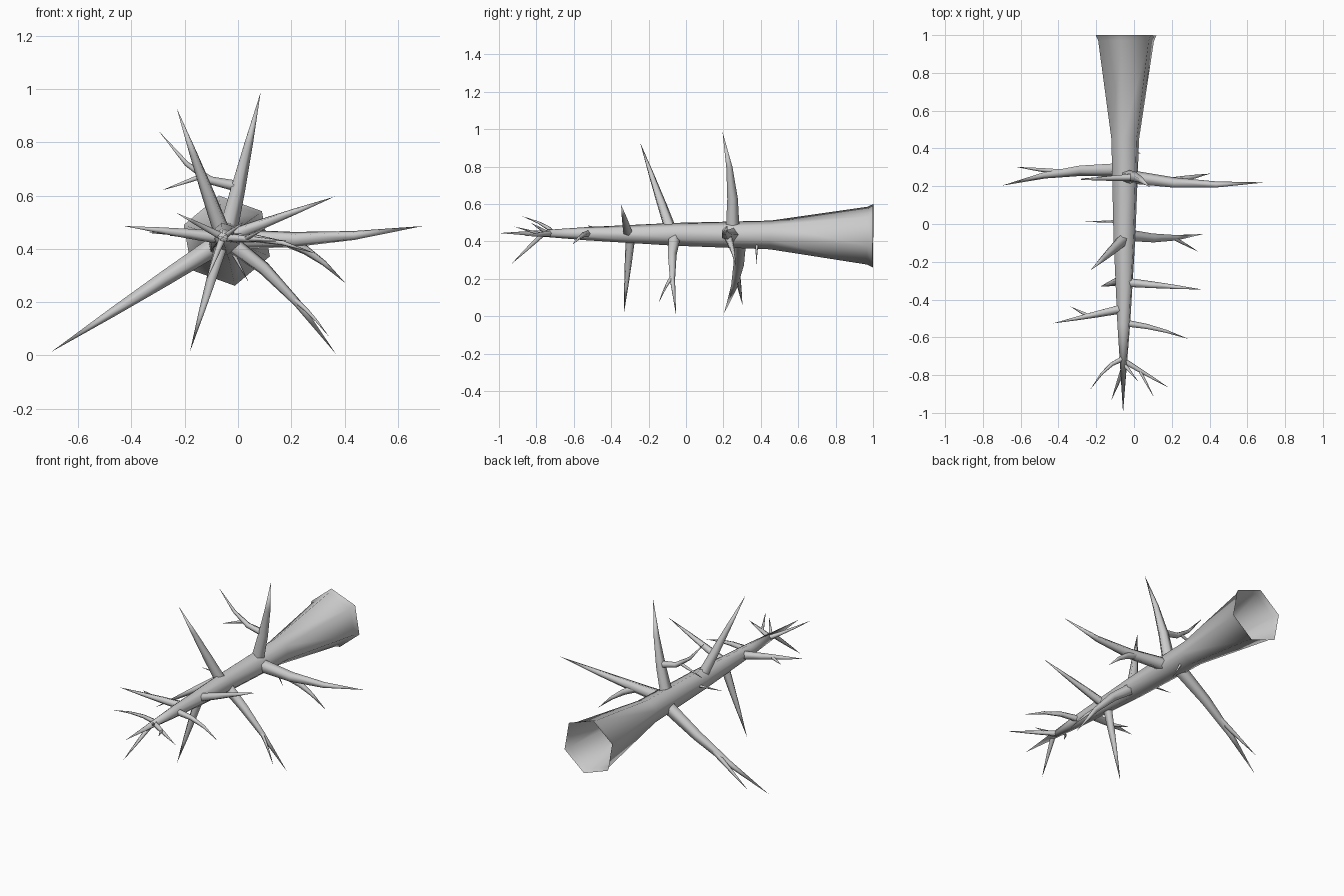
import bpy, bmesh, math
from mathutils import Vector

if "Cube" in bpy.data.objects:
    bpy.data.objects.remove(bpy.data.objects["Cube"])


def tube(name, pts, radii, sides, phase=0.0):
    """Tapered tube along pts, closing to a point at the last one."""
    bm = bmesh.new()
    rings, up = [], None
    for i, (p, r) in enumerate(zip(pts, radii)):
        t = (pts[min(i + 1, len(pts) - 1)] - pts[max(i - 1, 0)]).normalized()
        if up is None:
            up = Vector((0, 0, 1)) if abs(t.z) < 0.9 else Vector((0, 1, 0))
        side = up.cross(t).normalized()
        up = t.cross(side).normalized()
        angles = [phase + math.tau * k / sides for k in range(sides)]
        rings.append([bm.verts.new(p + r * (side * math.cos(a) + up * math.sin(a)))
                      for a in angles] if r else [bm.verts.new(p)] * sides)
    for a, b in zip(rings, rings[1:]):
        for k in range(sides):
            n = (k + 1) % sides
            bm.faces.new((a[k], a[n], b[n], b[k]) if b[k] != b[n] else (a[k], a[n], b[k]))
    bmesh.ops.recalc_face_normals(bm, faces=bm.faces)
    me = bpy.data.meshes.new(name)
    bm.to_mesh(me)
    bm.free()
    me.shade_smooth()
    bpy.context.collection.objects.link(bpy.data.objects.new(name, me))


# Trunk profile: position along y and radius
PROFILE = [(1, .172), (.97, .157), (.45, .078), (-.06, .062), (-.53, .036), (-1, 0)]


def axis(y):
    return Vector((-0.05 + 0.008 * y, y, 0.438 - 0.007 * y))


def trunk_radius(y):
    for (y0, r0), (y1, r1) in zip(PROFILE, PROFILE[1:]):
        if y >= y1:
            return r1 + (r0 - r1) * (y - y1) / (y0 - y1)


# Six-sided trunk, open and flared at the back
tube("trunk", [axis(y) for y, r in PROFILE], [r for y, r in PROFILE], 6, math.radians(40))

TAPER = [(0, 1), (.35, .74), (.65, .44), (1, 0)]


def shoot(name, base, tip, radius, bend, sway):
    """Five-sided thorn that bows by bend (up) and sway (back) on its way to the tip."""
    tip = Vector(tip)

    def at(t):
        return base.lerp(tip, t) + Vector((0, sway, bend)) * (4 * t * (1 - t))
    tube(name, [at(t) for t, s in TAPER], [radius * s for t, s in TAPER], 5)
    return at, radius


def branch(name, y, tip, bend=0, thick=.56, sway=0):
    return shoot(name, axis(y), tip, trunk_radius(y) * thick, bend, sway)


def twig(name, parent, t, tip, bend=0, sway=0):
    at, radius = parent
    return shoot(name, at(t), tip, radius * (1 - t) * .85, bend, sway)


# Large branches with forks, at the back whorl
top = branch("top_branch", .25, (.085, .195, .988), sway=.02)
fork = twig("top_twig", top, .36, (-.297, .235, .842), -.055)
twig("top_small_twig", fork, .45, (-.285, .24, .62))
right = branch("right_branch", .25, (.695, .22, .486), -.02, sway=-.025)
twig("right_branch_twig", right, .3, (.405, .267, .27), .02)
left = branch("left_branch", .29, (-.70, .203, .014), sway=.028)
twig("left_branch_twig", left, .5, (-.625, .302, .06))

# Middle branches and spikes
low = branch("lower_right_branch", -.06, (.368, -.053, .005), .045, sway=-.02)
twig("lower_right_twig", low, .62, (.342, -.147, .07), .01)
branch("upper_left_spike", -.075, (-.23, -.245, .928))
branch("upper_right_spike", -.31, (.362, -.347, .596))
branch("lower_spike", -.295, (-.18, -.332, .015))
side = branch("left_spike", -.445, (-.428, -.526, .486), 0, .65)
twig("left_spike_twig", side, .5, (-.335, -.438, .46))
branch("right_spike", -.525, (.29, -.609, .383), .02, sway=.012)

# Thin shoots around the tip
branch("tip_left_shoot", -.71, (-.233, -.878, .536), 0, .7, .03)
tip = branch("tip_right_shoot", -.725, (.185, -.867, .43), 0, .8)
twig("tip_right_twig", tip, .35, (.107, -.92, .48))
branch("tip_lower_shoot", -.76, (-.12, -.933, .28), 0, .8)
branch("tip_upper_shoot", -.74, (.02, -.83, .5), 0, .6)

# Small thorns on the trunk
branch("left_thorn", .015, (-.26, .012, .45), 0, .15)
branch("lower_thorn", .38, (.04, .375, .275), 0, .14)
